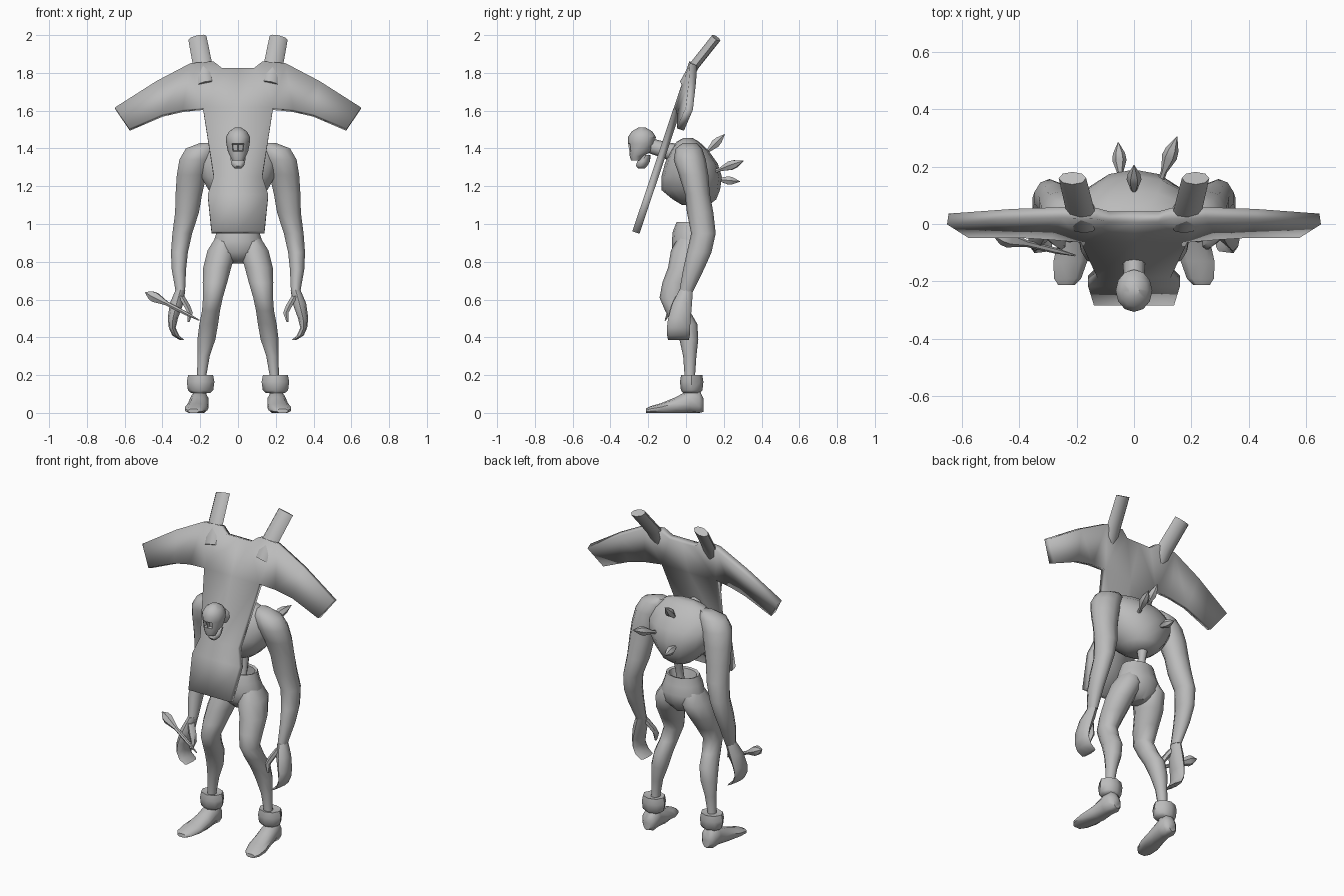
import bpy, bmesh, math
from mathutils import Vector

GREY = bpy.data.materials.new("grey_skin")
GREY.diffuse_color = (0.5, 0.5, 0.5, 1)


def finish(bm, name, angle=50):
    bmesh.ops.recalc_face_normals(bm, faces=bm.faces)
    me = bpy.data.meshes.new(name)
    bm.to_mesh(me)
    bm.free()
    me.materials.append(GREY)
    ob = bpy.data.objects.new(name, me)
    bpy.context.collection.objects.link(ob)
    bpy.ops.object.select_all(action='DESELECT')
    ob.select_set(True)
    bpy.context.view_layer.objects.active = ob
    bpy.ops.object.shade_smooth_by_angle(angle=math.radians(angle))
    return ob


def skin(bm, loops, caps=(True, True)):
    for a, b in zip(loops, loops[1:]):
        for i in range(len(a)):
            j = (i + 1) % len(a)
            bm.faces.new((a[i], a[j], b[j], b[i]))
    if caps[0]:
        bm.faces.new(loops[0])
    if caps[1]:
        bm.faces.new(loops[-1])


def loft(name, rings, n=10, axis='z', side=1, caps=(True, True), keep=False):
    """Rings are (x, y, z, half width, half depth), flat across the axis."""
    bm = bmesh.new()
    loops = []
    for x, y, z, rx, r2 in rings:
        loop = []
        for i in range(n):
            a = 2 * math.pi * i / n - math.pi / 2
            u, v = rx * math.cos(a), r2 * math.sin(a)
            p = (x + u, y + v, z) if axis == 'z' else (x + u, y, max(z + v, 0))
            loop.append(bm.verts.new((p[0] * side, p[1], p[2])))
        loops.append(loop)
    skin(bm, loops, caps)
    return bm if keep else finish(bm, name)


def spike(name, base, tip, r, profile):
    """Faceted bone shard; profile holds (fraction along, radius factor)."""
    base, tip = Vector(base), Vector(tip)
    d = (tip - base).normalized()
    s = d.cross(Vector((0, 0, 1))).normalized()
    t = d.cross(s)
    bm = bmesh.new()
    loops = []
    for f, k in profile:
        c = base.lerp(tip, f)
        loops.append([bm.verts.new(c + r * k * (s * math.cos(a) + t * math.sin(a)))
                      for a in (math.pi * i / 3 for i in range(6))])
    skin(bm, loops)
    finish(bm, name, 30)


# Torso: hunched rib cage
loft("torso", [(0, .05, 1.10, .07, .07), (0, .045, 1.13, .11, .115),
               (0, .025, 1.18, .16, .155), (0, .03, 1.25, .20, .16),
               (0, .028, 1.32, .215, .14), (0, .018, 1.39, .19, .10),
               (0, .01, 1.435, .13, .06), (0, .01, 1.455, .06, .025)], 14)

# Spine bridging the gap to the hollow waist
loft("spine", [(0, .05, .90, .035, .035), (0, .05, .97, .022, .022),
               (0, .07, 1.06, .022, .024), (0, .075, 1.16, .04, .04)], 8)
loft("pelvis", [(0, .03, .79, .03, .05), (0, .025, .85, .135, .10),
                (0, .03, .91, .132, .105), (0, .025, .96, .115, .095),
                (0, .03, 1.01, .10, .08), (0, .03, 1.005, .085, .065),
                (0, .04, .92, .07, .055)], 14)

# Limbs, mirrored left and right
for s, side in ((1, "left"), (-1, "right")):
    loft(side + "_leg", [(.07, .03, .93, .05, .07), (.085, .025, .86, .08, .105),
                         (.11, -.005, .77, .078, .09), (.122, -.045, .69, .068, .08),
                         (.133, -.075, .61, .055, .065), (.143, -.045, .54, .05, .065),
                         (.155, -.005, .47, .052, .065), (.167, .015, .39, .05, .05),
                         (.182, .02, .30, .034, .035), (.192, .02, .20, .026, .028),
                         (.20, .03, .06, .035, .04)], 10, side=s)
    loft(side + "_cuff", [(.198, .03, .105, .05, .045), (.198, .03, .12, .067, .057),
                          (.198, .03, .165, .073, .062), (.198, .03, .20, .066, .056),
                          (.196, .03, .195, .035, .03)], 8, side=s)
    loft(side + "_foot", [(.202, .093, .04, .025, .035), (.203, .07, .055, .048, .065),
                          (.205, .02, .06, .05, .065), (.21, -.05, .038, .056, .047),
                          (.222, -.13, .022, .062, .03), (.232, -.19, .015, .05, .02),
                          (.236, -.213, .01, .03, .012)], 10, 'y', s)
    loft(side + "_arm", [(.16, .02, 1.43, .04, .035), (.195, .015, 1.40, .085, .07),
                         (.225, .02, 1.34, .09, .085), (.245, .04, 1.26, .083, .078),
                         (.26, .06, 1.16, .074, .066), (.27, .075, 1.06, .066, .07),
                         (.295, .092, .95, .055, .065), (.31, .07, .85, .047, .065),
                         (.313, .04, .76, .04, .055), (.305, 0, .64, .026, .036)], 10, side=s)
    loft(side + "_hand", [(.305, 0, .65, .026, .036), (.325, -.02, .58, .036, .052),
                          (.345, -.035, .50, .027, .06), (.348, -.04, .45, .018, .061),
                          (.33, -.04, .41, .018, .06), (.295, -.04, .385, .012, .055)], 8, side=s)
    loft(side + "_thumb", [(.30, -.03, .62, .018, .025), (.272, -.055, .57, .02, .024),
                           (.253, -.07, .53, .016, .02), (.262, -.08, .48, .006, .008)], 6, side=s)

# Skull with sunken eye sockets, hanging jaw and neck
bm = loft("skull", [(0, -.265, 1.335, .03, .026), (0, -.262, 1.36, .042, .036),
                    (0, -.24, 1.385, .054, .06), (0, -.236, 1.425, .062, .07),
                    (0, -.233, 1.46, .064, .074), (0, -.233, 1.49, .047, .055),
                    (0, -.233, 1.51, .018, .02)], 12, keep=True)
bmesh.ops.recalc_face_normals(bm, faces=bm.faces)
eyes = [f for f in bm.faces if f.normal.y < -.7 and 1.39 < f.calc_center_median().z < 1.42]
bmesh.ops.inset_individual(bm, faces=eyes, thickness=.005)
for v in {v for f in eyes for v in f.verts}:
    v.co.y += .02
finish(bm, "skull", 35)
loft("jaw", [(0, -.236, 1.293, .016, .016), (0, -.235, 1.308, .033, .03),
             (0, -.225, 1.33, .04, .034), (0, -.205, 1.365, .042, .018)], 10)
loft("neck", [(0, -.02, 1.36, .06, .06), (0, -.11, 1.39, .04, .045),
              (0, -.21, 1.42, .035, .04)], 8, 'y')

# Tilted hide board: one half, mirrored and thickened
bm = bmesh.new()
P = [(0, .955), (.14, .955), (0, 1.15), (.16, 1.15), (0, 1.245), (.128, 1.245),
     (0, 1.61), (.185, 1.61), (0, 1.82), (.085, 1.82), (.13, 1.855), (.25, 1.845),
     (.29, 1.60), (.40, 1.575), (.43, 1.75), (.575, 1.50), (.65, 1.61)]
half = [(0, 1, 3, 2), (2, 3, 5, 4), (4, 5, 7, 6), (6, 7, 9, 8), (7, 11, 10, 9),
        (7, 12, 11), (12, 13, 14, 11), (13, 15, 16, 14)]
for s in (1, -1):
    vs = [bm.verts.new((s * x, -.265 + (z - .955) * .335 + max(x - .2, 0) * .14, z)) for x, z in P]
    for f in half:
        bm.faces.new([vs[i] for i in (f if s == 1 else f[::-1])])
bmesh.ops.remove_doubles(bm, verts=bm.verts, dist=.0005)
board = finish(bm, "hide_board", 40)
mod = board.modifiers.new("thickness", 'SOLIDIFY')
mod.thickness = .04
mod.offset = 0

# Two posts rising from the board
for s, side in ((1, "left"), (-1, "right")):
    bm = bmesh.new()
    loops = []
    for x, y, z, w in ((.175, -.01, 1.74, .045), (.187, .045, 1.84, .05), (.215, .16, 1.985, .048)):
        loops.append([bm.verts.new((s * (x + w * math.cos(a)), y + .022 * math.sin(a),
                                    z - .014 * math.sin(a) - .01 * math.cos(a)))
                      for a in (math.pi * i / 4 for i in range(8))])
    skin(bm, loops)
    finish(bm, side + "_post", 50)

# Bone shards in the back, and one held through the right hand
SHARD = [(0, .45), (.3, .4), (.6, 1), (.75, .85), (1, .06)]
spike("back_shard_top", (0, .08, 1.35), (0, .205, 1.475), .026, SHARD)
spike("back_shard_left", (.085, .13, 1.27), (.15, .305, 1.335), .027, SHARD)
spike("back_shard_low", (-.045, .13, 1.24), (-.055, .285, 1.225), .025, SHARD)
spike("hand_shard", (-.205, -.11, .49), (-.49, -.04, .638), .03,
      [(0, .1), (.25, .35), (.6, .4), (.82, 1), (.9, .85), (1, .1)])
